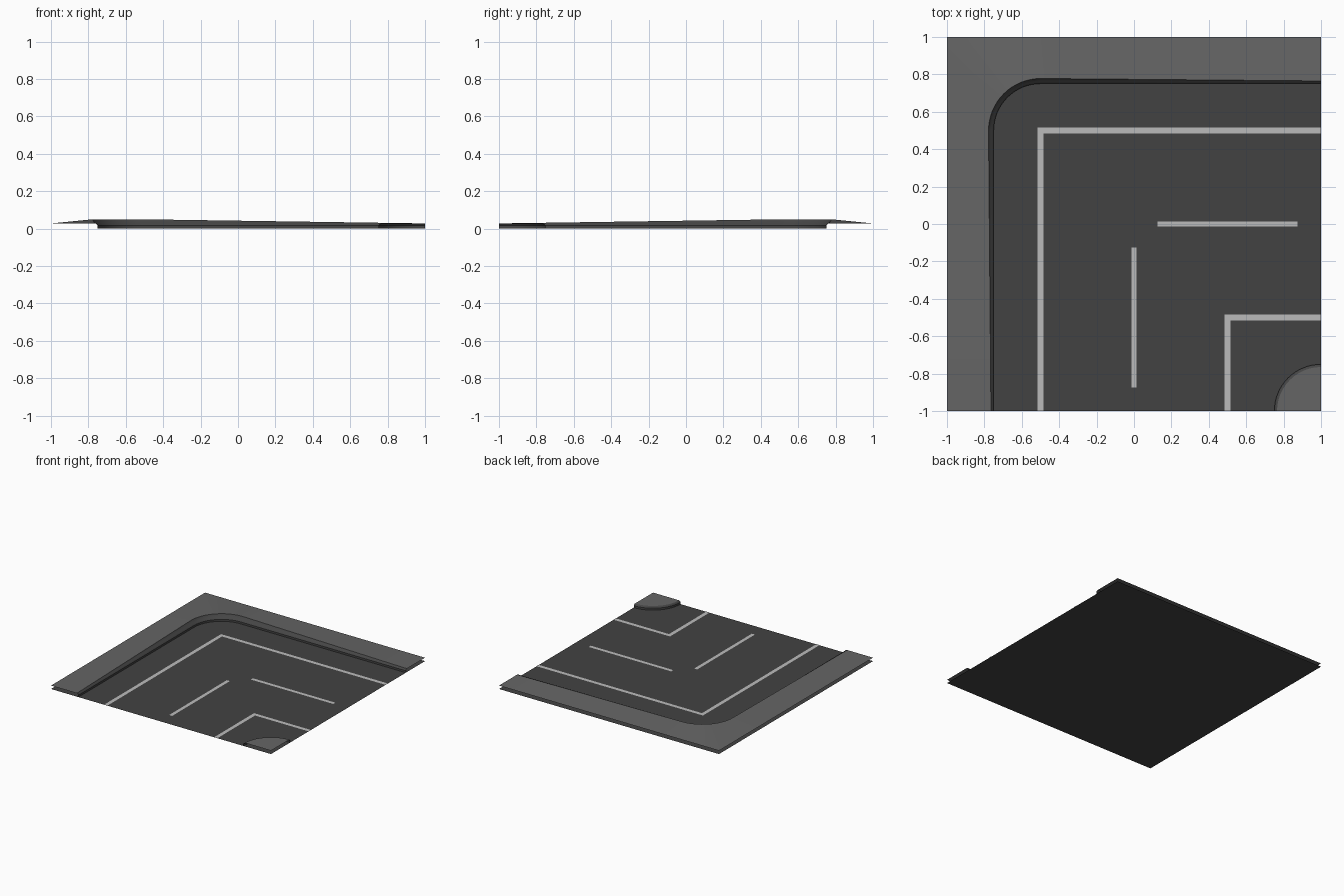
import bpy, bmesh
from math import sin, cos, pi

if "Cube" in bpy.data.objects:
    bpy.data.objects.remove(bpy.data.objects["Cube"])

SEG = 16      # steps around each rounded corner
H = 0.028     # pavement height at the tile edges
PEAK = 0.05   # raised bank height around the bend


def material(name, v):
    m = bpy.data.materials.new(name)
    m.diffuse_color = (v, v, v, 1)
    m.use_nodes = True
    m.node_tree.nodes["Principled BSDF"].inputs["Base Color"].default_value = m.diffuse_color
    return m


asphalt = material("asphalt", 0.055)
kerb_mat = material("kerb_grey", 0.06)
paving = material("paving", 0.13)
paint = material("paint", 0.5)


def finish(name, bm, mat, smooth=False):
    bmesh.ops.remove_doubles(bm, verts=bm.verts, dist=1e-6)
    bmesh.ops.recalc_face_normals(bm, faces=bm.faces)
    bm.normal_update()
    if sum(f.normal.z * f.calc_area() for f in bm.faces) < 0:
        bmesh.ops.reverse_faces(bm, faces=bm.faces)
    me = bpy.data.meshes.new(name)
    bm.to_mesh(me)
    bm.free()
    me.materials.append(mat)
    ob = bpy.data.objects.new(name, me)
    bpy.context.collection.objects.link(ob)
    if smooth:
        bpy.ops.object.select_all(action='DESELECT')
        ob.select_set(True)
        bpy.context.view_layer.objects.active = ob
        bpy.ops.object.shade_smooth_by_angle()
    return ob


def strips(name, rings, mat):
    """Skin neighbouring rings of equal length with quads."""
    bm = bmesh.new()
    rows = [[bm.verts.new(p) for p in r] for r in rings]
    for a, b in zip(rows, rows[1:]):
        for i in range(len(a) - 1):
            bm.faces.new((a[i], a[i + 1], b[i + 1], b[i]))
    return finish(name, bm, mat, True)


def flat(name, rects, z, mat):
    bm = bmesh.new()
    for pts in rects:
        bm.faces.new([bm.verts.new((x, y, z)) for x, y in pts])
    return finish(name, bm, mat)


angles = [pi / 2 + pi / 2 * i / SEG for i in range(SEG + 1)]


def bend(r, z, r_end=None, z_end=None):
    """Straight, rounded corner, straight: following the outside of the road."""
    r_end = r if r_end is None else r_end
    z_end = z if z_end is None else z_end
    arc = [(-0.5 + r * cos(a), 0.5 + r * sin(a), z) for a in angles]
    return [(1, 0.5 + r_end, z_end)] + arc + [(-0.5 - r_end, -1, z_end)]


def square_edge(z):
    """Tile border, with points projected outward from the corner arc."""
    pts = []
    for a in angles:
        k = 0.5 / max(abs(cos(a)), abs(sin(a)))
        pts.append((-0.5 + k * cos(a), 0.5 + k * sin(a), z))
    return [(1, 1, z)] + pts + [(-1, -1, z)]


# Road base
flat("road", [[(-1, -1), (1, -1), (1, 1), (-1, 1)]], 0, asphalt)

# Outer kerb with bevelled lip, and the bank rising behind it
lip = bend(0.260, H, 0.257, H - 0.001)
ridge = bend(0.278, PEAK, 0.265, H)
strips("outer_kerb", [bend(0.25, 0), bend(0.25, 0.016), lip,
                      bend(0.268, 0.033, 0.260, H), ridge], kerb_mat)
strips("outer_pavement", [ridge, square_edge(H)], paving)


# Inner corner island
def quarter(r, z):
    return [(1 + r * cos(a), -1 + r * sin(a), z) for a in angles]


strips("inner_kerb", [quarter(0.25, 0), quarter(0.25, 0.016),
                      quarter(0.243, 0.025), quarter(0.235, H)], kerb_mat)
flat("inner_pavement", [[(1, -1)] + [p[:2] for p in quarter(0.235, H)]], H, paving)


# Painted markings
def corner_line(c, w=0.015):
    """L-shaped line with its bend at (c, -c)... mitred at the corner."""
    x0, x1, y0, y1 = c - w, c + w, -c - w, -c + w
    return [[(x0, -1), (x1, -1), (x1, y0), (x0, y1)],
            [(x0, y1), (x1, y0), (1, y0), (1, y1)]]


def box(x0, x1, y0, y1):
    return [(x0, y0), (x1, y0), (x1, y1), (x0, y1)]


flat("outer_edge_line", corner_line(-0.5), 0.002, paint)
flat("inner_edge_line", corner_line(0.5), 0.002, paint)
flat("centre_dashes", [box(0.125, 0.875, -0.014, 0.014),
                       box(-0.014, 0.014, -0.875, -0.125)], 0.002, paint)
